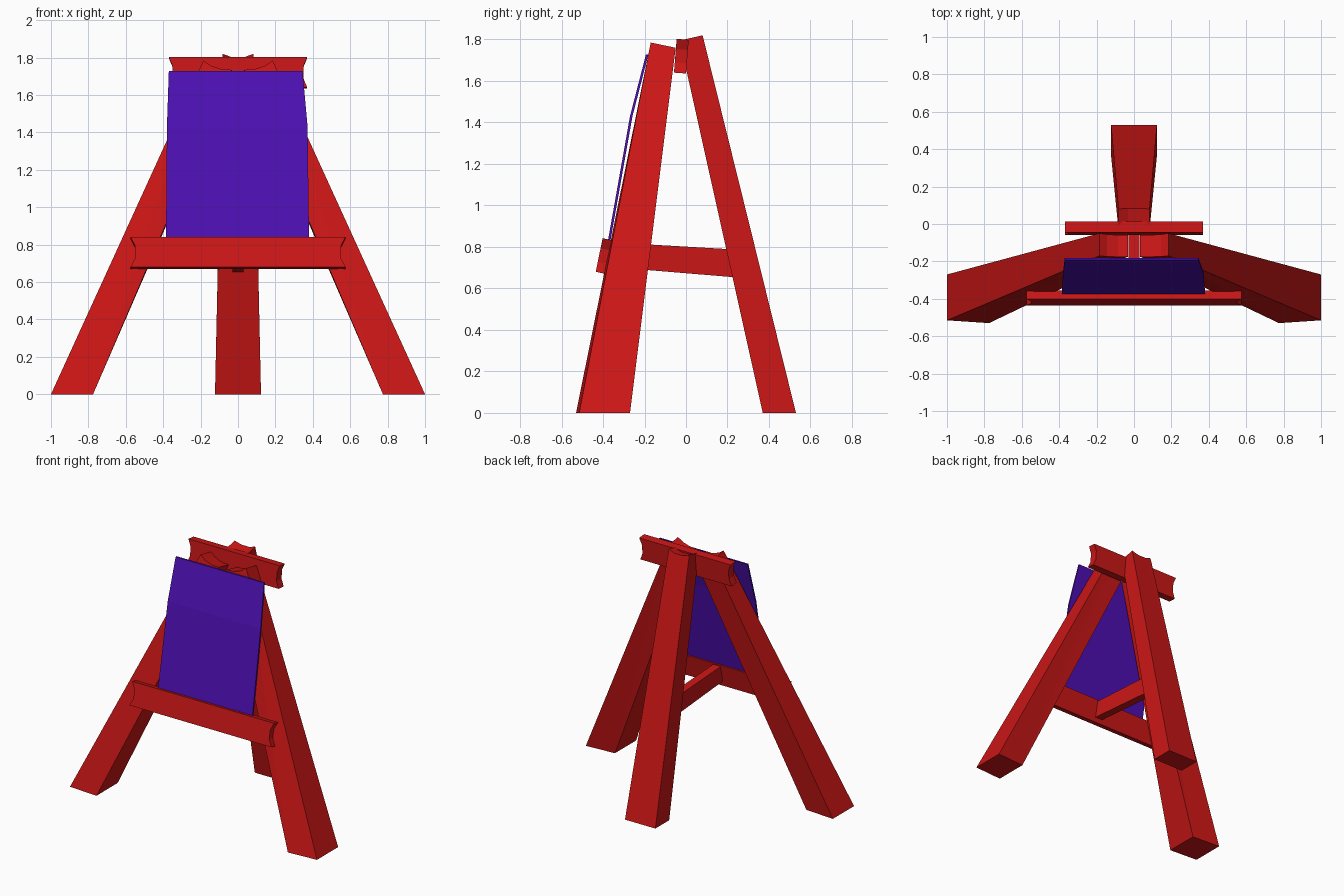
import bpy, bmesh
from mathutils import Vector

if "Cube" in bpy.data.objects:
    bpy.data.objects.remove(bpy.data.objects["Cube"])


def material(name, rgb):
    m = bpy.data.materials.new(name)
    m.diffuse_color = (*rgb, 1)
    m.use_nodes = True
    m.node_tree.nodes["Principled BSDF"].inputs["Base Color"].default_value = m.diffuse_color
    return m


RED = material("red_wood", (0.6, 0.008, 0.008))
PURPLE = material("purple_canvas", (0.075, 0.005, 0.45))


def make(name, bm, mat):
    bmesh.ops.recalc_face_normals(bm, faces=bm.faces[:])
    me = bpy.data.meshes.new(name)
    bm.to_mesh(me)
    bm.free()
    me.materials.append(mat)
    ob = bpy.data.objects.new(name, me)
    bpy.context.collection.objects.link(ob)
    return ob


def beam(name, start, end, dip_start=0.0, dip_end=0.0):
    """Plank between two end quads; each quad is (front a, front b, back b, back a).
    A dip carves a shallow notch into the middle of that end."""
    s = [Vector(p) for p in start]
    e = [Vector(p) for p in end]
    axis = (sum(e, Vector()) - sum(s, Vector())).normalized()

    def edge(a, b, push):
        if not push.length:
            return [a, b]
        return [a, a.lerp(b, 0.3) + push, a.lerp(b, 0.7) + push, b]

    bm = bmesh.new()
    loops = []
    for i, j in ((0, 1), (3, 2)):
        pts = edge(s[i], s[j], axis * dip_start) + edge(e[j], e[i], -axis * dip_end)
        loops.append([bm.verts.new(p) for p in pts])
    front, back = loops
    bm.faces.new(front)
    bm.faces.new(back[::-1])
    n = len(front)
    for k in range(n):
        m = (k + 1) % n
        bm.faces.new((front[k], back[k], back[m], front[m]))
    bmesh.ops.triangulate(bm, faces=[f for f in bm.faces if len(f.verts) > 4])
    return make(name, bm, RED)


# Splayed, tapering front legs
for side, s in (("left", -1), ("right", 1)):
    beam("front_leg_" + side,
         [(s * 1.0, -0.515, 0), (s * 0.775, -0.53, 0), (s * 0.775, -0.285, 0), (s * 1.0, -0.27, 0)],
         [(s * 0.185, -0.17, 1.785), (s * 0.033, -0.175, 1.735),
          (s * 0.033, -0.06, 1.71), (s * 0.185, -0.05, 1.76)],
         dip_end=0.015)

# Rear leg
beam("rear_leg",
     [(-0.123, 0.37, 0), (0.123, 0.37, 0), (0.123, 0.53, 0), (-0.123, 0.53, 0)],
     [(-0.083, -0.03, 1.795), (0.083, -0.03, 1.795), (0.083, 0.08, 1.82), (-0.083, 0.08, 1.82)],
     dip_end=0.018)


# Horizontal boards with notched ends: (y, z) corners of the section
def board(name, half, section, dip):
    beam(name, [(-half, y, z) for y, z in section],
         [(half, y, z) for y, z in section], dip, dip)


board("top_crossbar", 0.37, [(-0.058, 1.64), (-0.045, 1.803), (0.013, 1.798), (0.0, 1.636)], 0.02)
board("canvas_ledge", 0.575, [(-0.435, 0.68), (-0.402, 0.842), (-0.355, 0.832), (-0.388, 0.67)], 0.025)

# Brace from the ledge to the rear leg
beam("centre_brace",
     [(-0.03, -0.385, 0.705), (-0.03, -0.37, 0.823), (0.03, -0.37, 0.823), (0.03, -0.385, 0.705)],
     [(-0.03, 0.28, 0.65), (-0.03, 0.28, 0.785), (0.03, 0.28, 0.785), (0.03, 0.28, 0.65)])

# Slightly bowed canvas: left x, right x, y, z per row
rows = [(-0.385, 0.38, -0.378, 0.82), (-0.38, 0.372, -0.27, 1.43), (-0.37, 0.345, -0.193, 1.728)]
bm = bmesh.new()
rings = []
for x0, x1, y, z in rows:
    rings.append([bm.verts.new(p) for p in
                  ((x0, y, z), (x1, y, z), (x1, y + 0.012, z), (x0, y + 0.012, z))])
for a, b in zip(rings, rings[1:]):
    for k in range(4):
        m = (k + 1) % 4
        bm.faces.new((a[k], a[m], b[m], b[k]))
bm.faces.new(rings[0])
bm.faces.new(rings[-1])
make("canvas", bm, PURPLE)
